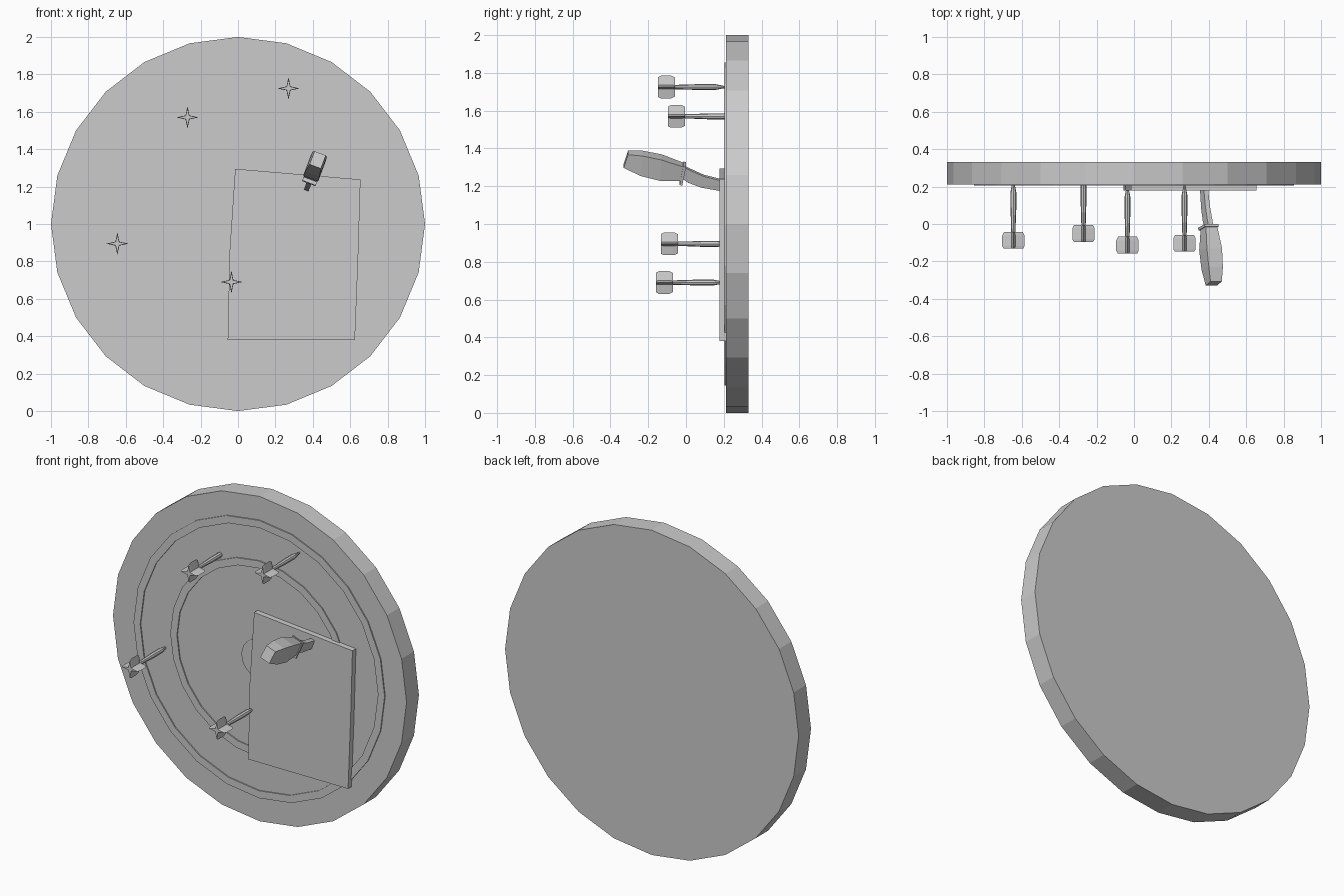
import bpy, bmesh, math

if "Cube" in bpy.data.objects:
    bpy.data.objects.remove(bpy.data.objects["Cube"])

def loft(name, rings, closed=False):
    """Bridge matching point rings; cap the ends, or join last to first."""
    bm = bmesh.new()
    vs = [[bm.verts.new(p) for p in r] for r in rings]
    pairs = list(zip(vs, vs[1:])) + ([(vs[-1], vs[0])] if closed else [])
    n = len(rings[0])
    for a, b in pairs:
        for i in range(n):
            j = (i + 1) % n
            bm.faces.new((a[i], a[j], b[j], b[i]))
    if not closed:
        bm.faces.new(vs[0])
        bm.faces.new(vs[-1])
    bmesh.ops.recalc_face_normals(bm, faces=bm.faces)
    me = bpy.data.meshes.new(name)
    bm.to_mesh(me)
    bm.free()
    ob = bpy.data.objects.new(name, me)
    bpy.context.collection.objects.link(ob)
    return ob

def circle(r, y, n=24, x=0, z=1, inner=1):
    """Circle facing y; inner < 1 pulls in every other point to make a star."""
    pts = []
    for i in range(n):
        a = 2 * math.pi * i / n
        q = r * (inner if i % 2 else 1)
        pts.append((x + q * math.sin(a), y, z + q * math.cos(a)))
    return pts

# Board and raised rings
FRONT = 0.212
loft("board", [circle(1, FRONT), circle(1, 0.332)])
for name, ro, ri in (("outer_ring", 0.855, 0.81), ("inner_ring", 0.605, 0.56)):
    y0, y1 = FRONT - 0.007, FRONT + 0.01
    loft(name, [circle(ro, y0), circle(ro, y1), circle(ri, y1), circle(ri, y0)], True)
loft("bullseye", [circle(0.12, FRONT - 0.007), circle(0.12, FRONT + 0.01)])

# Darts: x, z and the y of the rear end
for x, z, y in ((0.27, 1.725, -0.148), (-0.27, 1.57, -0.095),
                (-0.645, 0.895, -0.132), (-0.035, 0.69, -0.158)):
    loft("dart_flight", [circle(r, y + d, 8, x, z, k) for d, r, k in
         ((0, 0.052, 0.25), (0.015, 0.06, 0.25), (0.07, 0.06, 0.25), (0.09, 0.05, 0.25))])
    loft("dart_shaft", [circle(r, y + d, 8, x, z) for d, r in
         ((0.05, 0.011), (0.15, 0.013), (0.22, 0.016), (0.30, 0.016), (0.335, 0.009), (0.37, 0.003))])

# Pinned sheet
sheet = [(-0.015, 1.295), (0.655, 1.238), (0.642, 0.81), (0.625, 0.38),
         (-0.055, 0.38), (-0.045, 0.85)]
loft("sheet", [[(x, y, z) for x, z in sheet] for y in (0.178, FRONT)])

# Knife: sections of (y top, z top, y bottom, z bottom, half width), leaning to +x
def blade_like(name, sections):
    rings = []
    for yt, zt, yb, zb, w in sections:
        ring = []
        for y, z, s in ((yt, zt, -1), (yt, zt, 1), (yb, zb, 1), (yb, zb, -1)):
            x = 0.365 + 0.375 * (z - 1.18)
            ring.append((x + s * w * 0.94, y, z - s * w * 0.35))
        rings.append(ring)
    loft(name, rings)

blade_like("knife_handle", [(-0.307, 1.378, -0.33, 1.308, 0.032),
                            (-0.23, 1.374, -0.24, 1.268, 0.04),
                            (-0.13, 1.354, -0.14, 1.244, 0.043),
                            (-0.01, 1.312, -0.025, 1.238, 0.032)])
blade_like("knife_guard", [(-0.014, 1.318, -0.034, 1.22, 0.038),
                           (0.0, 1.314, -0.02, 1.216, 0.038)])
blade_like("knife_blade", [(-0.01, 1.305, -0.025, 1.25, 0.014),
                           (0.03, 1.285, 0.01, 1.224, 0.014),
                           (0.095, 1.256, 0.08, 1.197, 0.013),
                           (0.22, 1.225, 0.22, 1.172, 0.012)])
